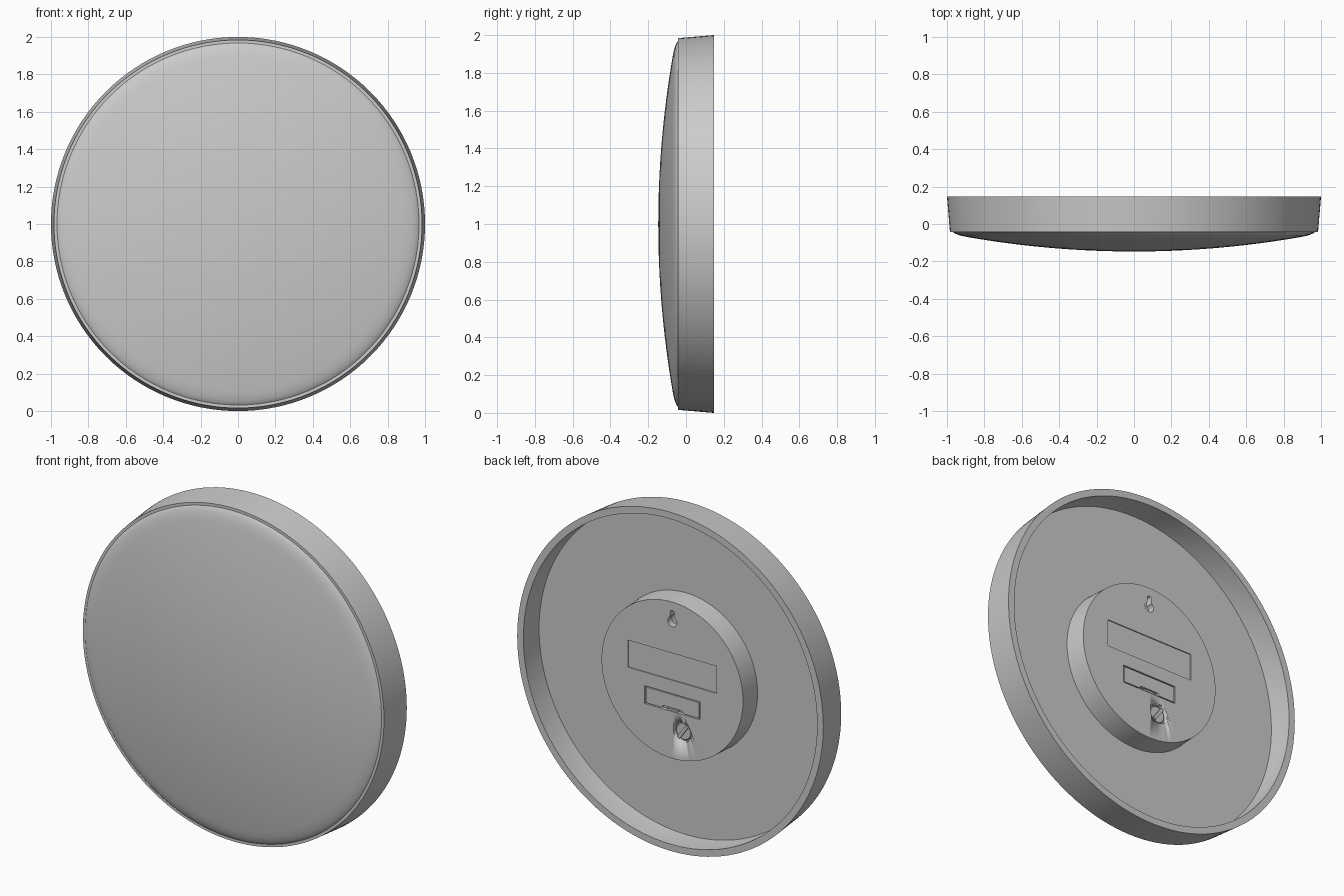
import bpy, bmesh, math
from mathutils import Matrix

if "Cube" in bpy.data.objects:
    bpy.data.objects.remove(bpy.data.objects["Cube"])

SEG = 128


def finish(name, bm, smooth=True):
    bmesh.ops.remove_doubles(bm, verts=bm.verts, dist=1e-5)
    bmesh.ops.recalc_face_normals(bm, faces=bm.faces)
    me = bpy.data.meshes.new(name)
    bm.to_mesh(me)
    bm.free()
    ob = bpy.data.objects.new(name, me)
    bpy.context.collection.objects.link(ob)
    if smooth:
        bpy.ops.object.select_all(action='DESELECT')
        ob.select_set(True)
        bpy.context.view_layer.objects.active = ob
        bpy.ops.object.shade_smooth_by_angle(angle=math.radians(30))
    return ob


def lathe(name, profile, cx=0.0, cz=1.0, seg=SEG, closed=False):
    """Revolve (radius, y) points about a y-parallel axis."""
    bm = bmesh.new()
    vs = [bm.verts.new((cx + r, y, cz)) for r, y in profile]
    pairs = list(zip(vs, vs[1:])) + ([(vs[-1], vs[0])] if closed else [])
    edges = [bm.edges.new(p) for p in pairs]
    bmesh.ops.spin(bm, geom=vs + edges, cent=(cx, 0, cz), axis=(0, 1, 0),
                   angle=2 * math.pi, steps=seg, use_merge=True)
    return finish(name, bm)


def prism(name, outline, y0, y1):
    """Extrude an (x, z) outline from y0 to y1."""
    bm = bmesh.new()
    f = bm.faces.new([bm.verts.new((x, y0, z)) for x, z in outline])
    ext = bmesh.ops.extrude_face_region(bm, geom=[f])
    for v in ext['geom']:
        if isinstance(v, bmesh.types.BMVert):
            v.co.y = y1
    return finish(name, bm, False)


def rect(x0, x1, z0, z1):
    return [(x0, z0), (x1, z0), (x1, z1), (x0, z1)]


# Outer frame: tapered hoop, open at the back
lathe("frame", [(0.965, -0.043), (0.984, -0.043), (1.0, 0.147), (0.96, 0.147),
                (0.96, 0.0), (0.955, -0.03)], closed=True)

# Domed front cover: shallow cap with a rounder shoulder
cap = [(0.89 * i / 16, -0.147 + 0.077 * (i / 16) ** 2) for i in range(17)]
shoulder = [(0.92, -0.064), (0.945, -0.056), (0.962, -0.048), (0.97, -0.041)]
lathe("front_cover", cap + shoulder)

# Recessed back panel
lathe("back_panel", [(0, 0.0), (0.962, 0.0), (0.962, -0.012), (0, -0.012)])

# Round movement housing
Y = 0.128
housing = lathe("movement_housing", [(0, -0.005), (0.468, -0.005), (0.462, Y), (0, Y)])

# Recesses in the housing: label area, battery bay, keyhole, knob well
knob_x, knob_z = -0.065, 0.71
hole = [(0.03 * math.cos(math.radians(a)), 1.345 + 0.03 * math.sin(math.radians(a)))
        for a in range(-240, 61, 20)]
slot = [(0.013 * math.cos(math.radians(a)), 1.40 + 0.013 * math.sin(math.radians(a)))
        for a in range(0, 181, 20)]
cutters = [
    prism("label_cutter", rect(-0.29, 0.29, 1.0, 1.16), Y - 0.006, Y + 0.05),
    prism("battery_cutter", rect(-0.18, 0.18, 0.815, 0.92), Y - 0.02, Y + 0.05),
    prism("keyhole_cutter", hole + slot, Y - 0.04, Y + 0.05),
    lathe("knob_cutter", [(0, Y - 0.025), (0.058, Y - 0.025), (0.058, Y + 0.05), (0, Y + 0.05)],
          knob_x, knob_z, 32),
]
for c in cutters:
    c.hide_render = True
    c.hide_viewport = True
    m = housing.modifiers.new(c.name, 'BOOLEAN')
    m.operation = 'DIFFERENCE'
    m.solver = 'EXACT'
    m.object = c

# Battery door with a notched finger latch
prism("battery_door", [(-0.174, 0.821), (-0.07, 0.821), (-0.06, 0.835), (0.06, 0.835),
                       (0.07, 0.821), (0.174, 0.821), (0.174, 0.914), (-0.174, 0.914)],
      Y - 0.022, Y - 0.001)
prism("door_latch", rect(-0.035, 0.035, 0.818, 0.829), Y - 0.022, Y - 0.001)

# Setting knob with a diagonal grip bar
lathe("setting_knob", [(0, Y - 0.012), (0.046, Y - 0.012), (0.05, Y - 0.016), (0.05, Y - 0.027)],
      knob_x, knob_z, 32)
grip = prism("knob_grip", rect(-0.009, 0.009, -0.046, 0.046), Y - 0.02, Y)
grip.data.transform(Matrix.Translation((knob_x, 0, knob_z)) @ Matrix.Rotation(math.radians(-35), 4, 'Y'))
